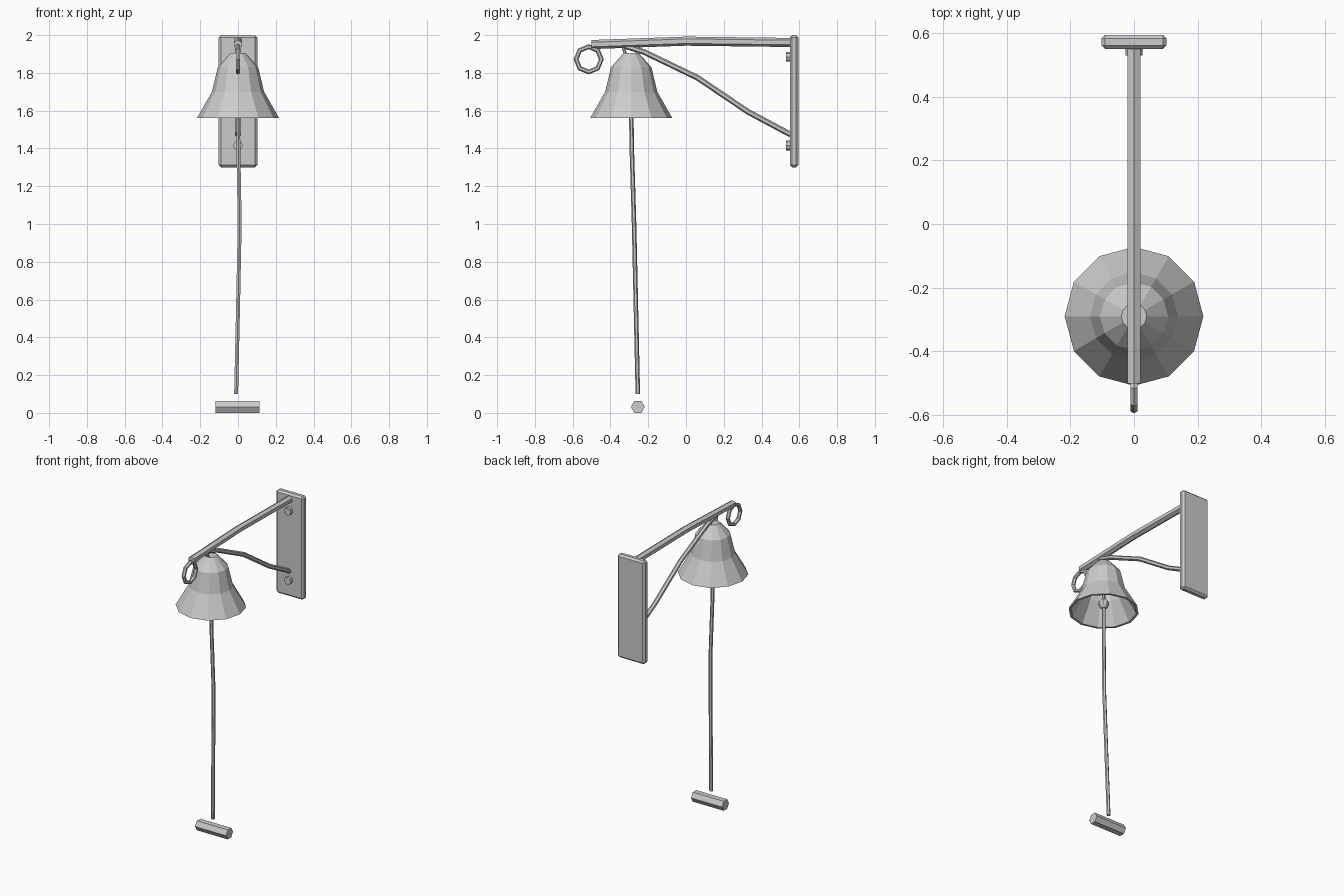
import bpy, bmesh
from math import cos, sin, pi
from mathutils import Vector, Matrix

cube = bpy.data.objects.get("Cube")
if cube:
    bpy.data.objects.remove(cube, do_unlink=True)

metal = bpy.data.materials.new("plain_grey")
metal.use_nodes = True
GREY = (0.6, 0.6, 0.6, 1)
metal.diffuse_color = GREY
metal.node_tree.nodes["Principled BSDF"].inputs["Base Color"].default_value = GREY

X = Vector((1, 0, 0))
BELL_Y = -0.29


def finish(name, bm):
    bmesh.ops.recalc_face_normals(bm, faces=bm.faces)
    mesh = bpy.data.meshes.new(name)
    bm.to_mesh(mesh)
    bm.free()
    mesh.materials.append(metal)
    ob = bpy.data.objects.new(name, mesh)
    bpy.context.collection.objects.link(ob)
    return ob


def bridge(bm, rings, closed=False):
    """Join successive rings of vertices with quads."""
    pairs = list(zip(rings, rings[1:]))
    if closed:
        pairs.append((rings[-1], rings[0]))
    for a, b in pairs:
        n = len(a)
        for i in range(n):
            j = (i + 1) % n
            bm.faces.new((a[i], a[j], b[j], b[i]))


def tube(name, path, radius, sides=6, closed=False, phase=pi / 2):
    """Sweep a polygon along a path lying close to the side plane."""
    pts = [Vector(p) for p in path]
    n = len(pts)
    bm = bmesh.new()
    rings = []
    for i, p in enumerate(pts):
        before = pts[i - 1] if closed or i else p
        after = pts[(i + 1) % n] if closed or i < n - 1 else p
        tangent = (after - before).normalized()
        up = tangent.cross(X).normalized()
        side = up.cross(tangent)
        rings.append([bm.verts.new(p + radius * (side * cos(a) + up * sin(a)))
                      for a in (phase + 2 * pi * k / sides for k in range(sides))])
    bridge(bm, rings, closed)
    if not closed:
        bm.faces.new(rings[0])
        bm.faces.new(rings[-1])
    return finish(name, bm)


def loop(name, y, z, radius, thickness, sides=8):
    angles = [2 * pi * k / sides for k in range(sides)]
    return tube(name, [(0, y + radius * cos(a), z + radius * sin(a)) for a in angles],
                thickness, closed=True)


# Wall plate with chamfered edges
bm = bmesh.new()
bmesh.ops.create_cube(bm, size=1, matrix=Matrix.Translation((0, 0.572, 1.65))
                      @ Matrix.Diagonal((0.205, 0.045, 0.7, 1)))
bmesh.ops.bevel(bm, geom=bm.edges[:], offset=0.012, segments=1, affect='EDGES')
finish("wall_plate", bm)

# Bolts on the plate
for name, z in (("upper_bolt", 1.885), ("lower_bolt", 1.415)):
    tube(name, [(0, 0.56, z), (0, 0.536, z), (0, 0.53, z)], 0.026, sides=8)

# Bracket: arm, curved strut and end curl
tube("arm", [(0, 0.555, 1.961), (0, 0, 1.968), (0, -0.5, 1.95)], 0.024)
tube("strut", [(0, 0.555, 1.473), (0, 0.33, 1.593), (0, 0.06, 1.775),
               (0, -0.22, 1.91), (0, -0.33, 1.945)], 0.015)
loop("end_curl", -0.515, 1.872, 0.067, 0.013)

# Hanging link between arm and bell
loop("bell_link", BELL_Y, 1.925, 0.04, 0.009)

# Bell: outer wall down to the lip, then the inner wall back up
profile = [(0.04, 1.905), (0.107, 1.83), (0.138, 1.70), (0.218, 1.56),
           (0.203, 1.56), (0.125, 1.70), (0.094, 1.825), (0.035, 1.89)]
bm = bmesh.new()
rings = [[bm.verts.new((r * cos(k * pi / 6), BELL_Y + r * sin(k * pi / 6), z))
          for k in range(12)] for r, z in profile]
bridge(bm, rings)
bm.faces.new(rings[0])
bm.faces.new(rings[-1])
finish("bell", bm)

# Clapper and its rod
tube("clapper_rod", [(0, BELL_Y, 1.89), (0, BELL_Y, 1.61)], 0.01)
bm = bmesh.new()
bmesh.ops.create_uvsphere(bm, u_segments=8, v_segments=6, radius=0.034,
                          matrix=Matrix.Translation((0, BELL_Y, 1.61)))
finish("clapper", bm)

# Pull rope and handle
tube("rope", [(0, BELL_Y, 1.6), (0.002, -0.287, 1.4), (0.009, -0.275, 1.0),
              (0, -0.265, 0.55), (-0.01, -0.255, 0.1)], 0.012)
bm = bmesh.new()
ends = [[bm.verts.new((x, -0.255 + 0.037 * cos(k * pi / 3), 0.032 + 0.037 * sin(k * pi / 3)))
         for k in range(6)] for x in (-0.118, 0.115)]
bridge(bm, ends)
for ring in ends:
    bm.faces.new(ring)
finish("handle", bm)
